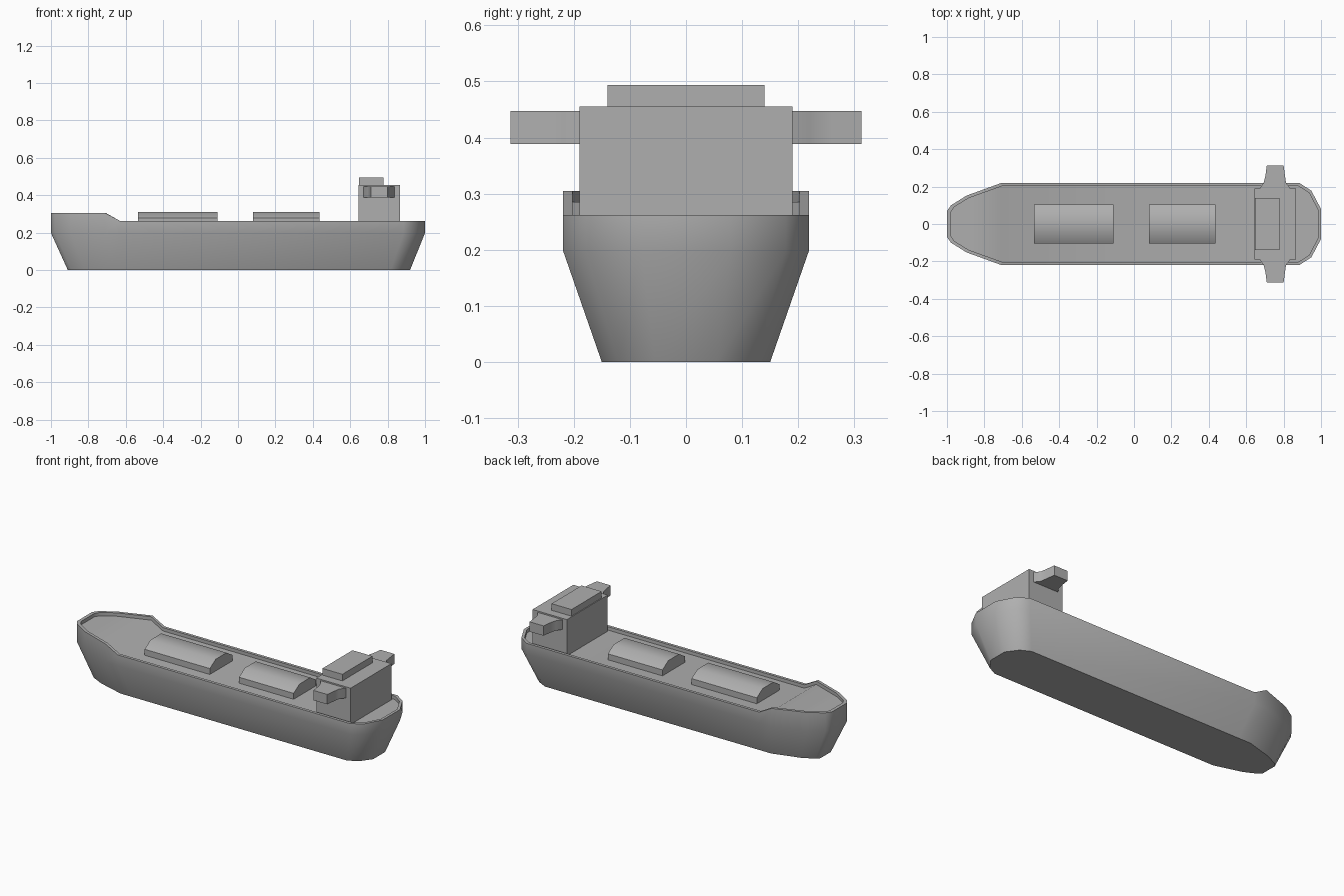
import bpy, bmesh, math

if "Cube" in bpy.data.objects:
    bpy.data.objects.remove(bpy.data.objects["Cube"])

# Painted steel grey
steel = bpy.data.materials.new("steel_grey")
steel.diffuse_color = (.43, .43, .43, 1)
steel.use_nodes = True
steel.node_tree.nodes["Principled BSDF"].inputs["Base Color"].default_value = steel.diffuse_color


def make_object(name, verts, faces, smooth=None):
    me = bpy.data.meshes.new(name)
    me.from_pydata(verts, [], faces)
    me.materials.append(steel)
    bm = bmesh.new()
    bm.from_mesh(me)
    bmesh.ops.recalc_face_normals(bm, faces=bm.faces)
    bm.to_mesh(me)
    bm.free()
    ob = bpy.data.objects.new(name, me)
    bpy.context.collection.objects.link(ob)
    if smooth:
        bpy.ops.object.select_all(action='DESELECT')
        bpy.context.view_layer.objects.active = ob
        ob.select_set(True)
        bpy.ops.object.shade_smooth_by_angle(angle=math.radians(smooth))
    return ob


def prism(name, bottom, top, smooth=None):
    n = len(bottom)
    faces = [tuple(range(n)), tuple(range(n, 2 * n))]
    faces += [(i, (i + 1) % n, n + (i + 1) % n, n + i) for i in range(n)]
    return make_object(name, bottom + top, faces, smooth)


def box(name, x0, x1, y, z0, z1):
    outline = [(x0, -y), (x1, -y), (x1, y), (x0, y)]
    return prism(name, [(a, b, z0) for a, b in outline], [(a, b, z1) for a, b in outline])


# Hull: half outlines from bow to stern, mirrored into stacked rings
outer = [(-1, .07), (-.978, .1), (-.895, .152), (-.71, .219), (-.63, .219),
         (.885, .219), (.948, .178), (1, .08)]
inner = [(-.98, .063), (-.962, .09), (-.885, .138), (-.707, .202), (-.63, .202),
         (.88, .202), (.936, .166), (.984, .075)]
base = [(-.91, .048), (-.892, .068), (-.82, .104), (-.66, .15), (-.58, .15),
        (.815, .15), (.873, .12), (.92, .055)]


def sheer(i, drop=0):
    return (.305 if i < 4 else .262) - drop


def ring(half, height):
    pts = [(x, -y, height(i)) for i, (x, y) in enumerate(half)]
    return pts + [(x, -y, z) for x, y, z in reversed(pts)]


rings = [ring(base, lambda i: 0), ring(outer, lambda i: .198), ring(outer, sheer),
         ring(inner, sheer), ring(inner, lambda i: sheer(i, .02))]
n = 2 * len(outer)
faces = [tuple(range(n))]
for r in range(len(rings) - 1):
    for i in range(n):
        j = (i + 1) % n
        faces.append((r * n + i, r * n + j, (r + 1) * n + j, (r + 1) * n + i))
# Deck strips across the hull
d = (len(rings) - 1) * n
faces += [(d + i, d + i + 1, d + n - 2 - i, d + n - 1 - i) for i in range(len(outer) - 1)]
make_object("hull", [v for r in rings for v in r], faces, 45)

# Cargo hatches with chamfered lids
profile = [(-.105, .235), (-.105, .277), (-.05, .311), (.05, .311), (.105, .277), (.105, .235)]
for name, x0, x1 in (("fore_hatch", -.535, -.11), ("aft_hatch", .08, .436)):
    prism(name, [(x0, y, z) for y, z in profile], [(x1, y, z) for y, z in profile], 40)

# Deckhouse and bridge roof
box("deckhouse", .643, .867, .19, .235, .455)
box("bridge_roof", .648, .778, .14, .45, .494)

# Flared bridge wings
plan = [(.672, .17), (.672, .19), (.693, .22), (.703, .26), (.71, .3125),
        (.80, .3125), (.807, .26), (.813, .22), (.836, .19), (.836, .17)]
for name, s in (("left_bridge_wing", 1), ("right_bridge_wing", -1)):
    prism(name, [(x, s * y, .389) for x, y in plan], [(x, s * y, .447) for x, y in plan], 40)
